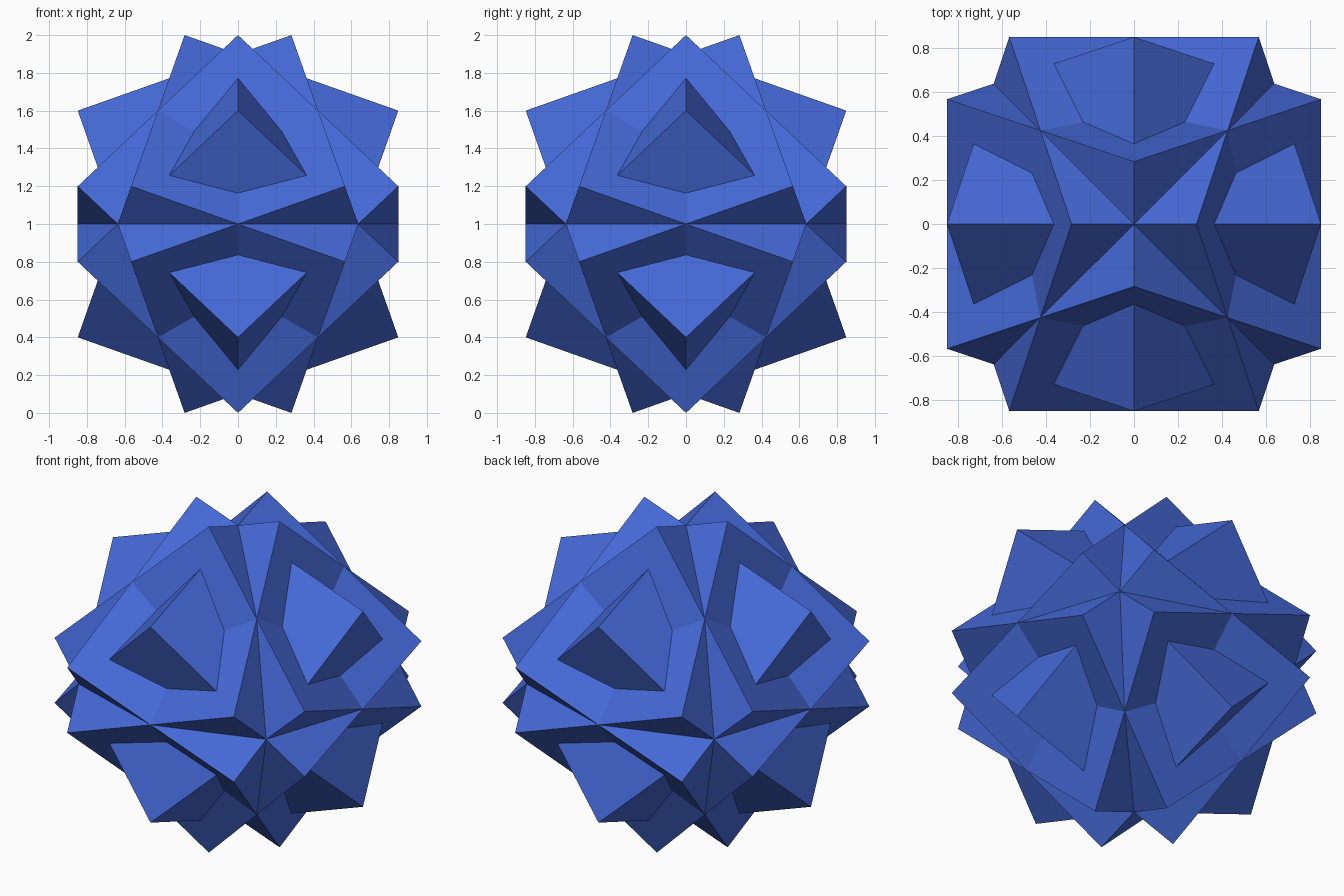
import bpy
import bmesh
import math
from mathutils import Matrix, Vector

if "Cube" in bpy.data.objects:
    bpy.data.objects.remove(bpy.data.objects["Cube"])

HALF = 0.6  # half the edge of each cube

blue = bpy.data.materials.new("royal_blue")
blue.diffuse_color = (0.060, 0.142, 0.68, 1.0)
blue.use_nodes = True
blue.node_tree.nodes["Principled BSDF"].inputs["Base Color"].default_value = blue.diffuse_color

# Four cubes, each half-turned about one diagonal of a shared frame that is
# itself turned 45 degrees about the vertical.
frame = Matrix.Rotation(math.radians(45), 4, 'Z')
diagonals = [(1, 1, 1), (-1, 1, 1), (1, -1, 1), (1, 1, -1)]
turns = [frame @ Matrix.Rotation(math.pi, 4, Vector(d).normalized()) for d in diagonals]


def is_inside(point, turn):
    local = turn.inverted() @ point
    return max(abs(c) for c in local) < HALF - 1e-4


mesh = bpy.data.meshes.new("four_cube_star")
for turn in turns:
    others = [t for t in turns if t is not turn]
    bm = bmesh.new()
    bmesh.ops.create_cube(bm, size=2 * HALF, matrix=turn)

    # Cut the cube along every face plane of the other three
    for other in others:
        for axis in range(3):
            normal = other.to_3x3().col[axis].copy()
            for side in (-1, 1):
                bmesh.ops.bisect_plane(
                    bm, geom=bm.verts[:] + bm.edges[:] + bm.faces[:], dist=1e-5,
                    plane_co=normal * HALF * side, plane_no=normal)

    # Keep only the outer facets
    hidden = [f for f in bm.faces
              if any(is_inside(f.calc_center_median(), t) for t in others)]
    bmesh.ops.delete(bm, geom=hidden, context='FACES')

    # Gather the facets into one mesh
    bm.from_mesh(mesh)
    bm.to_mesh(mesh)
    bm.free()

# Weld the facets into a closed star standing on the ground
bm = bmesh.new()
bm.from_mesh(mesh)
bmesh.ops.remove_doubles(bm, verts=bm.verts[:], dist=1e-4)
bmesh.ops.translate(bm, verts=bm.verts[:], vec=(0, 0, 1))
bm.to_mesh(mesh)
bm.free()

mesh.materials.append(blue)
star = bpy.data.objects.new("four_cube_star", mesh)
bpy.context.collection.objects.link(star)
